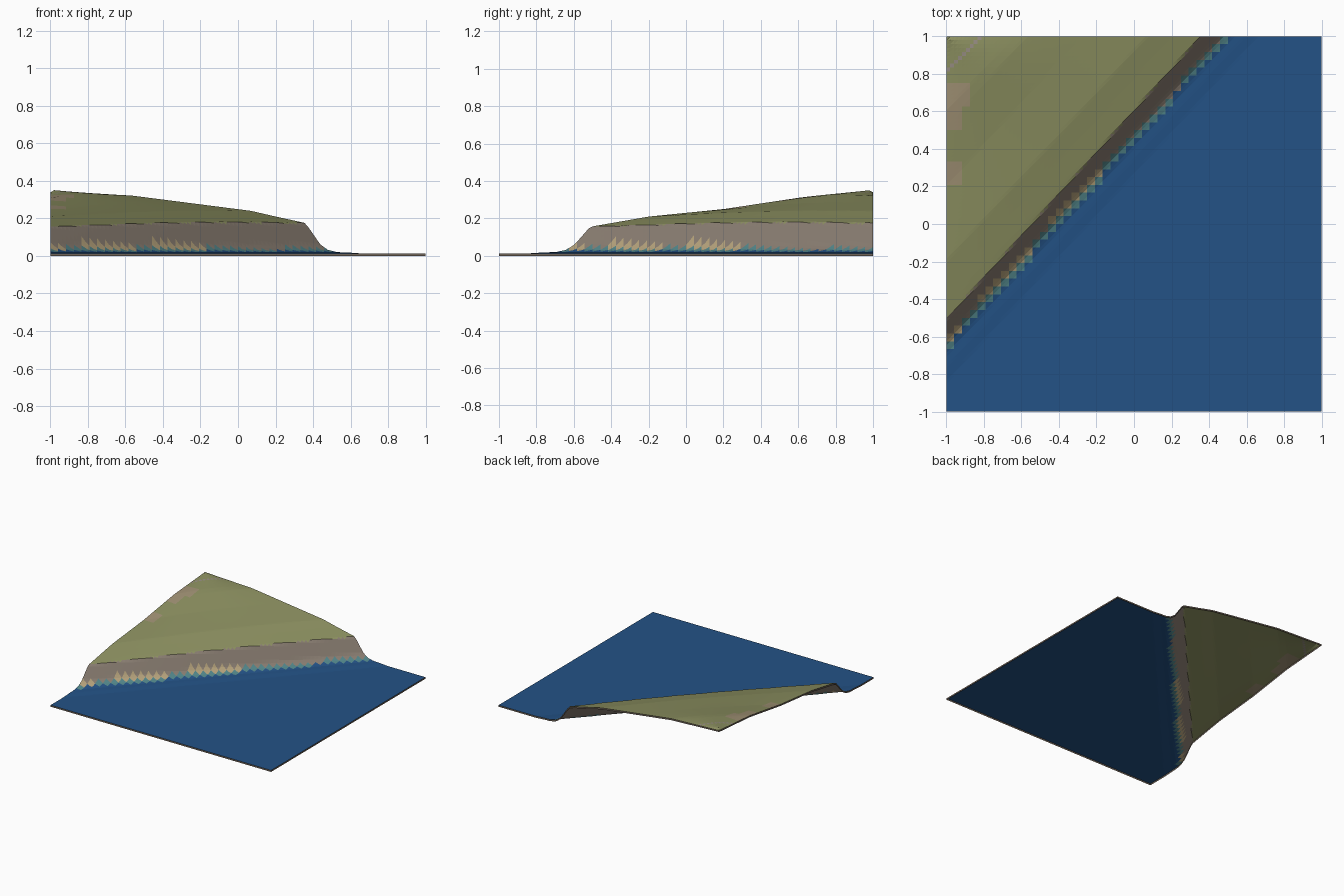
import bpy, bmesh, math

if "Cube" in bpy.data.objects:
    bpy.data.objects.remove(bpy.data.objects["Cube"])

N = 96                      # fine cells per side; colours follow cells twice as large
STEP = 2.0 / N


def material(name, rgb):
    lin = [((c / 255 + 0.055) / 1.055) ** 2.4 for c in rgb]
    m = bpy.data.materials.new(name)
    m.diffuse_color = (*lin, 1)
    m.use_nodes = True
    m.node_tree.nodes["Principled BSDF"].inputs["Base Color"].default_value = m.diffuse_color
    return m


MATS = [material("grass", (141, 145, 97)), material("rock", (138, 126, 114)),
        material("sand", (182, 163, 124)), material("shallow_water", (82, 134, 138)),
        material("deep_water", (35, 82, 134)), material("dry_earth", (160, 145, 116)),
        material("pale_rock", (152, 142, 132)), material("edge_brown", (112, 100, 88))]
GRASS, ROCK, SAND, SHALLOW, DEEP, EARTH, PALE, EDGE = range(8)

# Height profiles across the shore: (offset from shoreline, height)
SHORE = [(-0.04, 0.06), (0.0, 0.032), (0.05, 0.02), (0.11, 0.018), (0.18, 0.013), (9, 0.013)]
WEST = [(-1.48, 0.34), (-1.12, 0.31), (-0.76, 0.25), (-0.4, 0.21), (-0.115, 0.155)] + SHORE
NORTH = [(-1.48, 0.34), (-1.05, 0.322), (-0.41, 0.24), (-0.28, 0.21), (-0.12, 0.175)] + SHORE


def interp(table, s):
    if s <= table[0][0]:
        return table[0][1]
    for (a, za), (b, zb) in zip(table, table[1:]):
        if s <= b:
            return za + (zb - za) * (s - a) / (b - a)
    return table[-1][1]


def offset(x, y):
    """Distance along x from the shoreline, negative inland."""
    return x + 1 - 0.902 * (y + 0.64)


def height(x, y):
    s = offset(x, y)
    t = (x + 1) / (x + 1 + 1 - y + 1e-6)
    z = interp(WEST, s) * (1 - t) + interp(NORTH, s) * t
    land = min(max((z - 0.05) / 0.12, 0), 1)
    return z + 0.013 * land * math.sin(math.pi * t)


def colour(x, y):
    # shoreline colours step along the large cells
    cell = 2 * STEP
    cx = (math.floor((x + 1) / cell) + 0.5) * cell - 1
    cy = (math.floor((y + 1) / cell) + 0.5) * cell - 1
    c, s = offset(cx, cy), offset(x, y)
    if c > 0.03:
        return DEEP
    if c > -0.005:
        return SHALLOW
    if c > -0.035:
        return SAND if cx < -0.1 else ROCK
    if s > -0.122:
        return ROCK
    if abs(y - x - 1.815) < 0.011:
        return PALE
    if (cx < -0.92 and 0.52 < cy < 0.76) or (cx < -0.88 and 0.62 < cy < 0.74):
        return EARTH
    if cx < -0.92 and 0.2 < cy < 0.32:
        return EARTH
    return GRASS


# Terrain sheet: land, cliff and sea in one surface
bm = bmesh.new()
grid = []
for j in range(N + 1):
    y = -1 + j * STEP
    grid.append([bm.verts.new((-1 + i * STEP, y, height(-1 + i * STEP, y)))
                 for i in range(N + 1)])
for j in range(N):
    for i in range(N):
        a, b = grid[j][i], grid[j][i + 1]
        c, d = grid[j + 1][i + 1], grid[j + 1][i]
        for tri in ((a, b, c), (a, c, d)):
            f = bm.faces.new(tri)
            m = f.calc_center_median()
            f.material_index = colour(m.x, m.y)

# Thin rim hanging from the outer edge
rim = [e for e in bm.edges if e.is_boundary]
ext = bmesh.ops.extrude_edge_only(bm, edges=rim)["geom"]
for g in ext:
    if isinstance(g, bmesh.types.BMVert):
        g.co.z -= 0.013
    elif isinstance(g, bmesh.types.BMFace):
        g.material_index = EDGE
bmesh.ops.recalc_face_normals(bm, faces=bm.faces)
if sum(f.normal.z for f in bm.faces) < 0:
    bmesh.ops.reverse_faces(bm, faces=bm.faces)

mesh = bpy.data.meshes.new("coastal_terrain")
bm.to_mesh(mesh)
bm.free()
for m in MATS:
    mesh.materials.append(m)
terrain = bpy.data.objects.new("coastal_terrain", mesh)
bpy.context.collection.objects.link(terrain)
